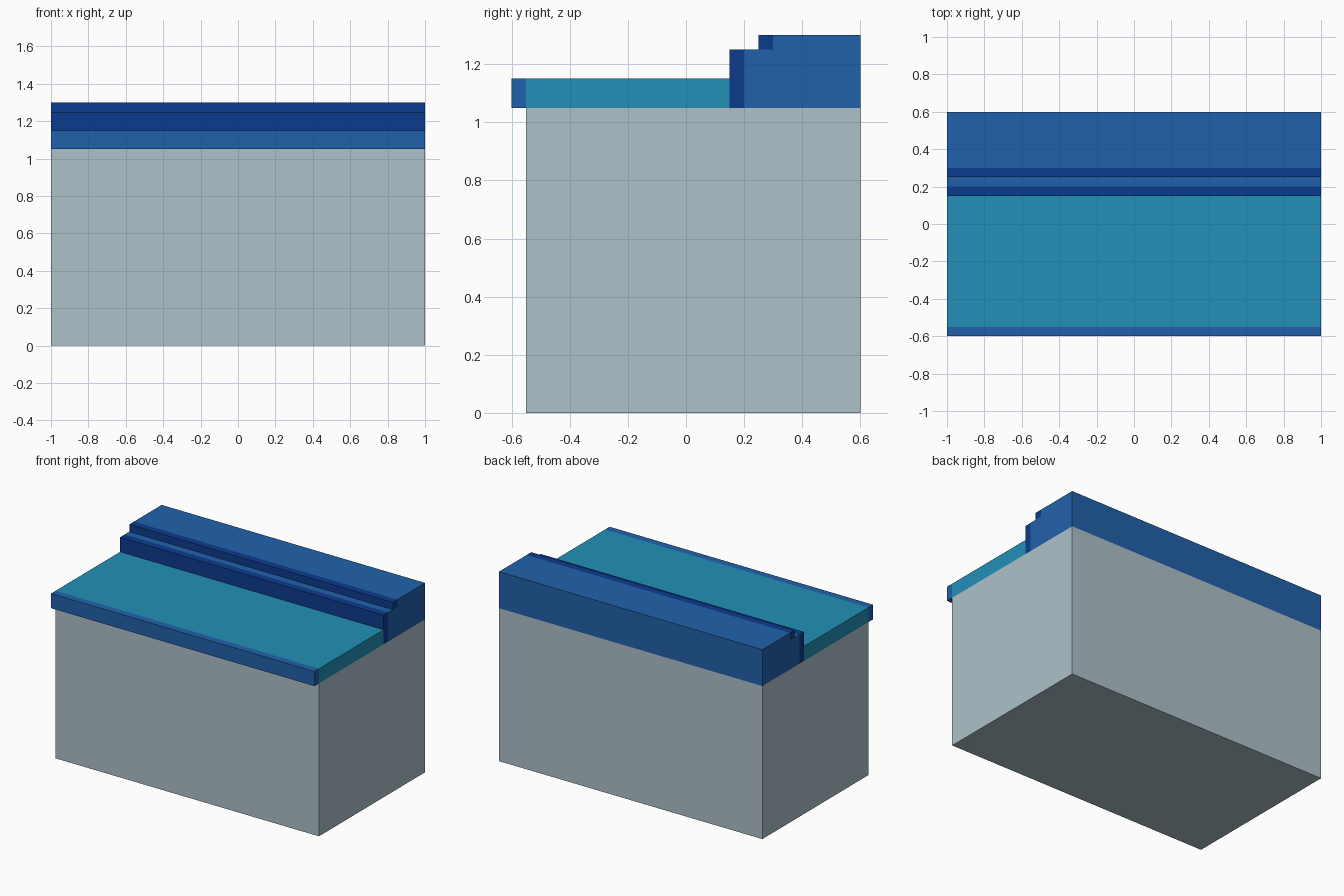
import bpy
import bmesh

if "Cube" in bpy.data.objects:
    bpy.data.objects.remove(bpy.data.objects["Cube"])


def material(name, rgb):
    # sRGB 0-255 to linear
    lin = [c / 255 / 12.92 if c <= 10 else ((c / 255 + 0.055) / 1.055) ** 2.4 for c in rgb]
    m = bpy.data.materials.new(name)
    m.diffuse_color = (*lin, 1)
    m.use_nodes = True
    m.node_tree.nodes["Principled BSDF"].inputs["Base Color"].default_value = m.diffuse_color
    return m


stone = material("pale grey", (173, 193, 202))
teal = material("teal", (34, 144, 182))
blue = material("blue", (33, 97, 171))
navy = material("navy", (12, 59, 142))


def extrude_x(name, profile, mat, half=1.0):
    """Extrude a (y, z) profile along the full width in x."""
    bm = bmesh.new()
    face = bm.faces.new([bm.verts.new((-half, y, z)) for y, z in profile])
    ext = bmesh.ops.extrude_face_region(bm, geom=[face])
    verts = [g for g in ext["geom"] if isinstance(g, bmesh.types.BMVert)]
    bmesh.ops.translate(bm, verts=verts, vec=(2 * half, 0, 0))
    bmesh.ops.recalc_face_normals(bm, faces=bm.faces)
    mesh = bpy.data.meshes.new(name)
    bm.to_mesh(mesh)
    bm.free()
    mesh.materials.append(mat)
    obj = bpy.data.objects.new(name, mesh)
    bpy.context.collection.objects.link(obj)


def bar(name, y0, y1, z0, z1, mat):
    extrude_x(name, [(y0, z0), (y1, z0), (y1, z1), (y0, z1)], mat)


# Main body
bar("base_block", -0.55, 0.60, 0.0, 1.05, stone)

# Top surface and its overhanging front lip
bar("top_slab", -0.55, 0.15, 1.05, 1.15, teal)
bar("front_lip", -0.60, -0.55, 1.05, 1.15, blue)

# Stepped rear ledge with two dark edge strips
extrude_x("rear_ledge", [(0.20, 1.05), (0.60, 1.05), (0.60, 1.30),
                         (0.30, 1.30), (0.30, 1.25), (0.20, 1.25)], blue)
bar("lower_step_trim", 0.15, 0.20, 1.05, 1.25, navy)
bar("upper_step_trim", 0.25, 0.30, 1.25, 1.30, navy)
